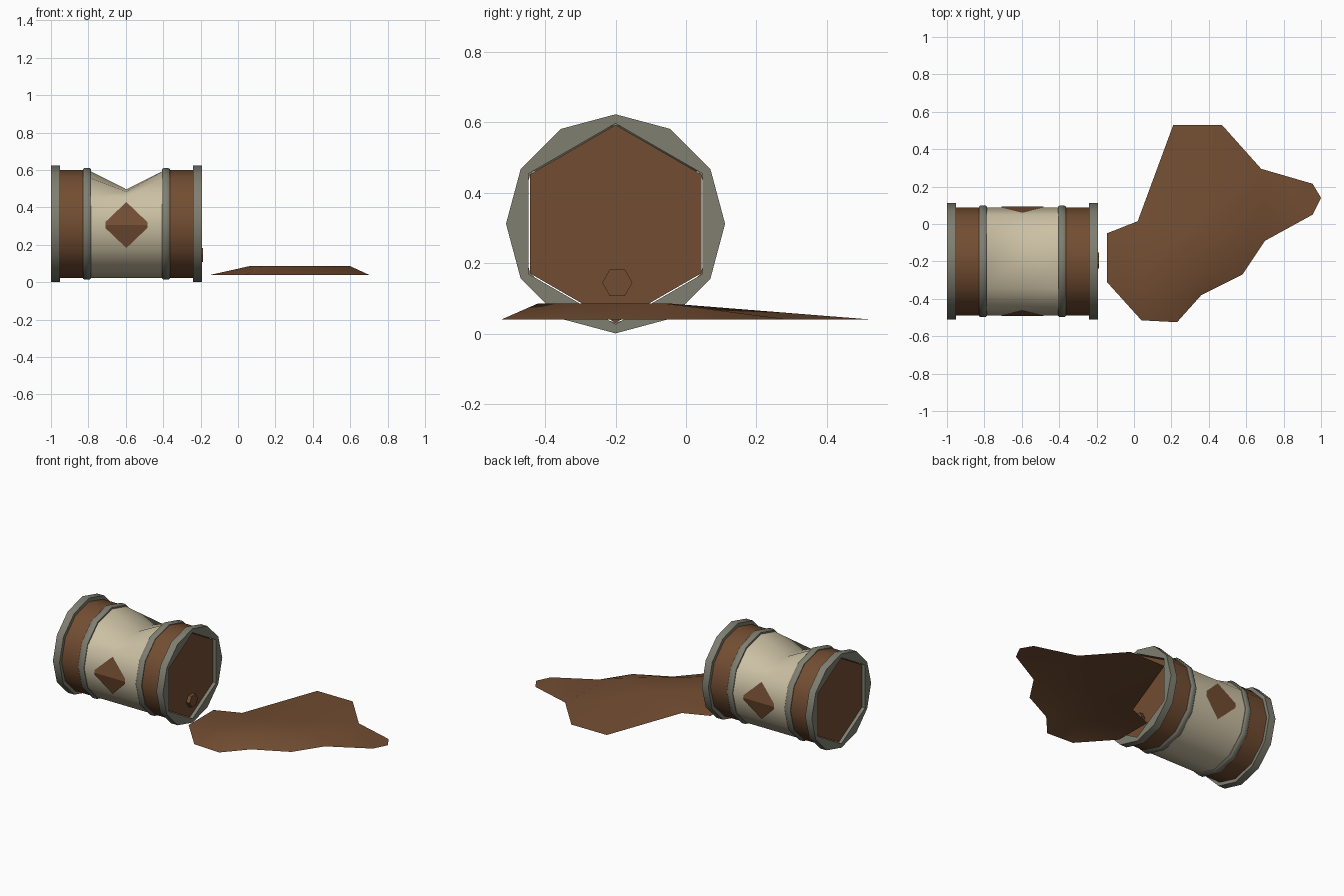
import bpy, bmesh, math
from mathutils import Vector
from mathutils.geometry import delaunay_2d_cdt

if "Cube" in bpy.data.objects:
    bpy.data.objects.remove(bpy.data.objects["Cube"])

CY, CZ, N = -0.2, 0.312, 12          # barrel axis and number of sides
X0, X1 = -1.0, -0.193                # barrel ends


def material(name, rgb):
    m = bpy.data.materials.new(name)
    m.diffuse_color = (*rgb, 1)
    m.use_nodes = True
    m.node_tree.nodes["Principled BSDF"].inputs["Base Color"].default_value = m.diffuse_color
    return m


BROWN = material("brown wood", (0.17, 0.075, 0.032))
CREAM = material("cream paint", (0.60, 0.53, 0.37))
GREY = material("grey metal", (0.215, 0.21, 0.165))


def finish(name, verts, faces, mat, smooth=40, recalc=True):
    me = bpy.data.meshes.new(name)
    me.from_pydata(verts, [], faces)
    if recalc:
        bm = bmesh.new()
        bm.from_mesh(me)
        bmesh.ops.recalc_face_normals(bm, faces=bm.faces)
        bm.to_mesh(me)
        bm.free()
    me.materials.append(mat)
    if smooth:
        for p in me.polygons:
            p.use_smooth = True
        me.set_sharp_from_angle(angle=math.radians(smooth))
    ob = bpy.data.objects.new(name, me)
    bpy.context.collection.objects.link(ob)
    return ob


def ring(x, r, hexagon=False):
    """Twelve points round the barrel axis, first one at the top."""
    pts = []
    for i in range(N):
        a = math.tau * i / N
        q = r * math.cos(math.pi / 6) if hexagon and i % 2 else r
        pts.append(Vector((x, CY + q * math.sin(a), CZ + q * math.cos(a))))
    return pts


def loft(name, rings, mat, closed=False, smooth=40):
    n, k = len(rings[0]), len(rings)
    verts = [v for r in rings for v in r]
    faces = []
    for j in range(k if closed else k - 1):
        a, b = j * n, (j + 1) % k * n
        faces += [(a + i, a + (i + 1) % n, b + (i + 1) % n, b + i) for i in range(n)]
    return finish(name, verts, faces, mat, smooth)


def hex_plug(name, x0, x1, y, z, r, mat):
    pts = [(x, y + r * math.sin(a * math.pi / 3 + t), z + r * math.cos(a * math.pi / 3 + t))
           for x, t in ((x0, PLUG_TURN[name]), (x1, PLUG_TURN[name])) for a in range(6)]
    faces = [tuple(range(6)), tuple(range(6, 12))]
    faces += [(i, (i + 1) % 6, 6 + (i + 1) % 6, 6 + i) for i in range(6)]
    return finish(name, pts, faces, mat, 0)


PLUG_TURN = {"left_lid": 0, "right_lid": 0, "bung": math.pi / 6}

# End rims: twelve-sided outside, six-sided opening
for name, a, b in (("left_rim", X0, -0.952), ("right_rim", -0.241, X1)):
    loft(name, [ring(a, 0.285, True), ring(a, 0.311), ring(b, 0.311), ring(b, 0.285, True)],
         GREY, closed=True)

# Recessed lids and the bung on the right lid
hex_plug("left_lid", X0 + 0.02, X0 + 0.03, CY, CZ, 0.281, BROWN)
hex_plug("right_lid", X1 - 0.03, X1 - 0.02, CY, CZ, 0.281, BROWN)
hex_plug("bung", X1 - 0.025, X1 + 0.005, -0.195, 0.145, 0.043, BROWN)

# Brown stave bands
for name, a, b in (("left_staves", -0.96, -0.81), ("right_staves", -0.385, -0.23)):
    loft(name, [ring(a, 0.288), ring(b, 0.288)], BROWN)

# Thin hoops
for name, a, b in (("left_hoop", -0.829, -0.786), ("right_hoop", -0.406, -0.364)):
    loft(name, [ring(a, 0.28), ring(a, 0.292), ring(a + 0.007, 0.298),
                ring(b - 0.007, 0.298), ring(b, 0.292), ring(b, 0.28)], GREY, closed=True)

# Cream middle with its top caved in
mid = ring(-0.597, 0.288)
mid[0].z = 0.497
mid[1].z = mid[-1].z = 0.485
loft("cream_middle", [ring(-0.80, 0.288), mid, ring(-0.39, 0.288)], CREAM, smooth=50)

# Painted diamonds on both sides, folded along the side edge of the barrel
for name, s in (("front_diamond", -1), ("back_diamond", 1)):
    half = [(-0.112, 0), (0.112, 0), (0.112, 0.016), (0, 0.123), (-0.112, 0.016)]
    verts, faces = [], []
    for up in (1, -1):
        faces.append(tuple(range(len(verts), len(verts) + 5)))
        verts += [(-0.597 + x, CY + s * (0.293 - 0.268 * h), CZ - 0.006 + up * h) for x, h in half]
    if s > 0:
        faces[0] = faces[0][::-1]
    else:
        faces[1] = faces[1][::-1]
    finish(name, verts, faces, BROWN, 0, recalc=False)

# Spilled puddle: low outline rising to a small plateau
outline = [(-0.145, -0.31), (0.04, -0.515), (0.23, -0.525), (0.36, -0.38), (0.58, -0.27),
           (0.70, -0.09), (0.955, 0.05), (1.0, 0.14), (0.955, 0.215), (0.68, 0.295),
           (0.47, 0.53), (0.21, 0.53), (0.02, 0.015), (-0.145, -0.05)]
plateau = [(0.06, -0.25), (0.13, -0.42), (0.33, -0.27), (0.60, -0.06), (0.27, -0.05)]
pts = [Vector(p) for p in outline + plateau]
v, _, f, src, _, _ = delaunay_2d_cdt(pts, [], [list(range(len(outline)))], 1, 1e-5)
verts = [(p.x, p.y, 0.04 if src[i][0] < len(outline) else 0.086) for i, p in enumerate(v)]
finish("puddle", verts, [tuple(t) for t in f], BROWN, 60, recalc=False)
